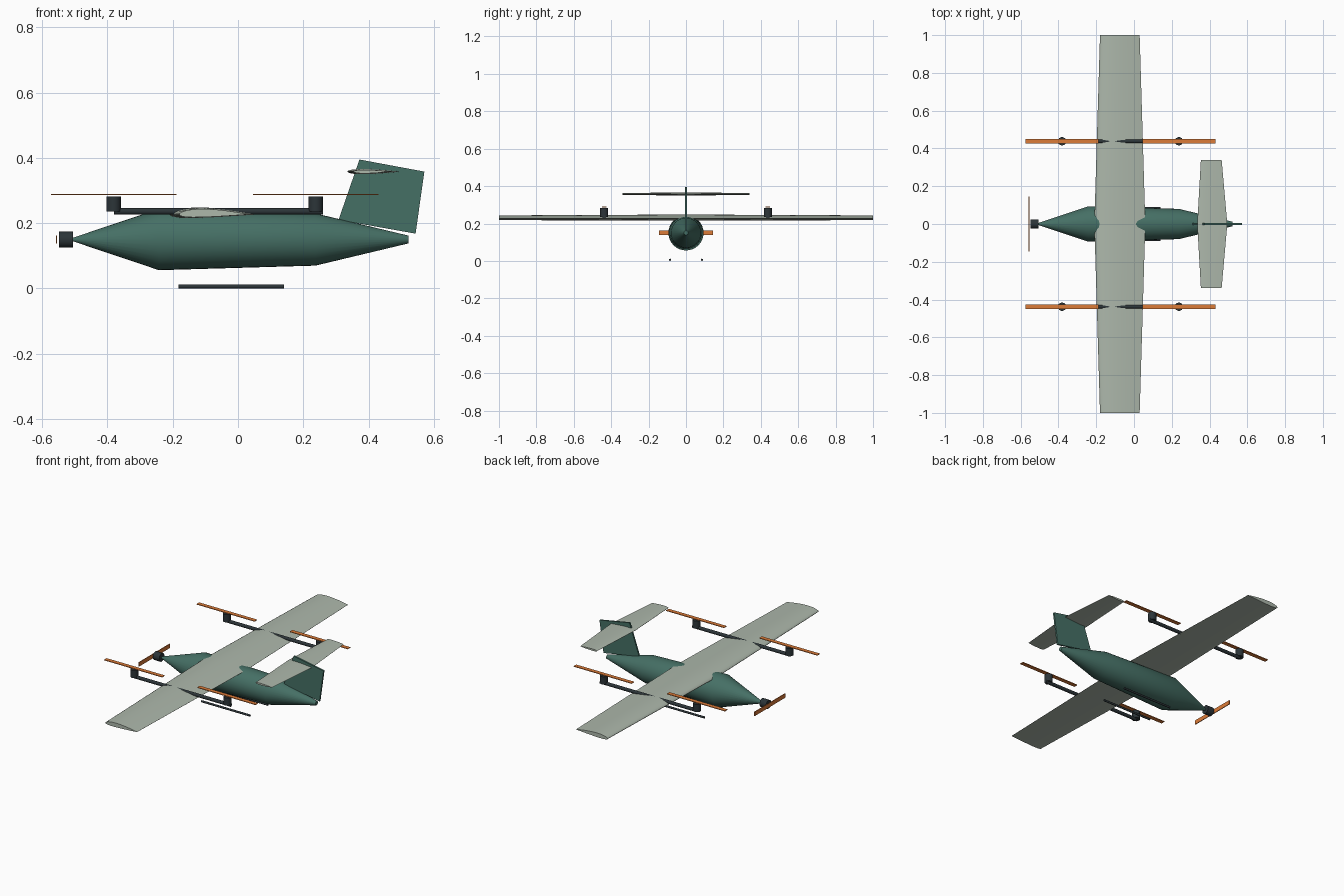
import bpy, bmesh, math
from mathutils import Matrix, Vector

if "Cube" in bpy.data.objects:
    bpy.data.objects.remove(bpy.data.objects["Cube"])


def material(name, rgb):
    m = bpy.data.materials.new(name)
    m.diffuse_color = (*rgb, 1)
    m.use_nodes = True
    m.node_tree.nodes["Principled BSDF"].inputs["Base Color"].default_value = m.diffuse_color
    return m


GREEN = material("hull_green", (0.06, 0.16, 0.13))
PALE = material("pale_sage", (0.42, 0.48, 0.41))
DARK = material("dark_grey", (0.025, 0.035, 0.04))
ORANGE = material("orange", (0.72, 0.2, 0.04))


def finish(bm, name, mat, smooth=True):
    bmesh.ops.recalc_face_normals(bm, faces=bm.faces)
    me = bpy.data.meshes.new(name)
    bm.to_mesh(me)
    bm.free()
    ob = bpy.data.objects.new(name, me)
    bpy.context.collection.objects.link(ob)
    me.materials.append(mat)
    if smooth:
        bpy.ops.object.select_all(action='DESELECT')
        ob.select_set(True)
        bpy.context.view_layer.objects.active = ob
        bpy.ops.object.shade_smooth_by_angle(angle=math.radians(30))
    return ob


def loft(name, rings, mat):
    """Skin a list of equal-length closed rings and cap both ends."""
    bm = bmesh.new()
    vs = [[bm.verts.new(p) for p in r] for r in rings]
    n = len(vs[0])
    for a, b in zip(vs, vs[1:]):
        for i in range(n):
            bm.faces.new((a[i], a[(i + 1) % n], b[(i + 1) % n], b[i]))
    bm.faces.new(vs[0])
    bm.faces.new(vs[-1])
    return finish(bm, name, mat)


def box(name, centre, size, mat):
    bm = bmesh.new()
    bmesh.ops.create_cube(bm, size=1, matrix=Matrix.Translation(centre) @ Matrix.Diagonal((*size, 1)))
    return finish(bm, name, mat, False)


def cylinder(name, centre, r, depth, mat, axis='Z', sides=24):
    rot = Matrix.Rotation(math.pi / 2, 4, 'Y') if axis == 'X' else Matrix()
    bm = bmesh.new()
    bmesh.ops.create_cone(bm, cap_ends=True, segments=sides, radius1=r, radius2=r,
                          depth=depth, matrix=Matrix.Translation(centre) @ rot)
    return finish(bm, name, mat)


def airfoil(x0, x1, y, z, t, camber):
    """Closed airfoil ring with leading edge at x0 and trailing edge at x1."""
    c, n = x1 - x0, 14
    us = [(1 - math.cos(math.pi * i / n)) / 2 for i in range(n + 1)]

    def pt(u, s):
        th = 5 * t * (0.2969 * u**0.5 - 0.126 * u - 0.3516 * u**2 + 0.2843 * u**3 - 0.1015 * u**4)
        p = 0.4
        cam = camber * ((2 * p * u - u * u) / p**2 if u < p
                        else (1 - 2 * p + 2 * p * u - u * u) / (1 - p)**2)
        return (x0 + u * c, y, z + (cam + s * th) * c)
    return [pt(u, 1) for u in reversed(us)] + [pt(u, -1) for u in us[1:]]


# Fuselage: tapered nose, long body, tail cone
N = 32
loft("fuselage", [[(x, r * math.cos(2 * math.pi * i / N), 0.15 + r * math.sin(2 * math.pi * i / N))
                   for i in range(N)]
                  for x, r in [(-0.507, 0.005), (-0.242, 0.094), (0.237, 0.08), (0.522, 0.012)]], GREEN)

# Main wing and tailplane
loft("main_wing", [airfoil(-0.18, 0.03, -1, 0.227, 0.12, 0.02),
                   airfoil(-0.21, 0.06, 0, 0.227, 0.12, 0.02),
                   airfoil(-0.18, 0.03, 1, 0.227, 0.12, 0.02)], PALE)
loft("tailplane", [airfoil(0.354, 0.464, -0.34, 0.358, 0.1, 0),
                   airfoil(0.335, 0.494, 0, 0.358, 0.1, 0),
                   airfoil(0.354, 0.464, 0.34, 0.358, 0.1, 0)], PALE)

# Swept fin plate
fin = [(0.308, 0.21), (0.372, 0.395), (0.571, 0.358), (0.544, 0.168)]
loft("tail_fin", [[(x, y, z) for x, z in fin] for y in (-0.005, 0.005)], GREEN)

# Nose motor and propeller
cylinder("nose_motor", (-0.527, 0, 0.15), 0.025, 0.043, DARK, 'X')
box("nose_propeller", (-0.556, 0, 0.15), (0.004, 0.29, 0.025), ORANGE)

# Lift booms with motors and rotors, plus skids, on both sides
for side, s in (("left", -1), ("right", 1)):
    y = 0.438 * s
    cylinder(f"lift_boom_{side}", (-0.06, y, 0.236), 0.01, 0.64, DARK, 'X', 16)
    for end, x in (("front", -0.381), ("rear", 0.238)):
        cylinder(f"lift_motor_{end}_{side}", (x, y, 0.259), 0.022, 0.046, DARK)
        box(f"lift_rotor_{end}_{side}", (x, y, 0.288), (0.385, 0.024, 0.004), ORANGE)
    cylinder(f"landing_skid_{side}", (-0.021, 0.085 * s, 0.006), 0.006, 0.323, DARK, 'X', 16)
